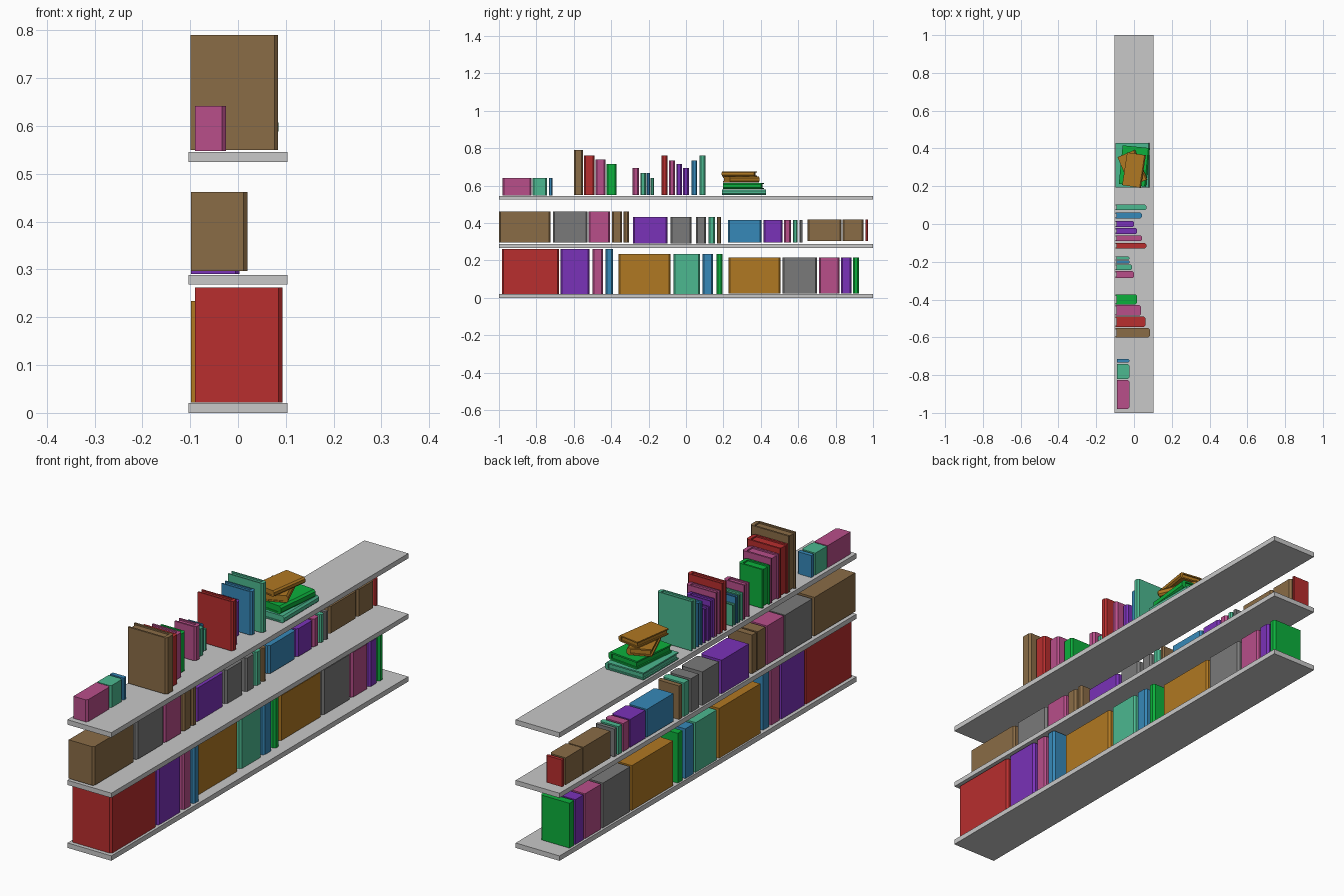
import bpy, bmesh
from mathutils import Matrix, Vector

cube = bpy.data.objects.get("Cube")
if cube:
    bpy.data.objects.remove(cube)


def make_material(name, srgb):
    """Flat material from an sRGB hex string."""
    channels = [int(srgb[i:i + 2], 16) / 255 for i in (0, 2, 4)]
    linear = [((c + .055) / 1.055) ** 2.4 for c in channels] + [1]
    mat = bpy.data.materials.new(name)
    mat.use_nodes = True
    mat.diffuse_color = linear
    mat.node_tree.nodes["Principled BSDF"].inputs["Base Color"].default_value = linear
    return mat


palette = {
    "pale_grey": "c8c8c8", "grey": "7a7a7a", "red": "b82e2e", "purple": "7a32b8",
    "pink": "b84e8a", "blue": "3688b8", "orange": "b07822", "teal": "4cb890",
    "green": "0cb03c", "brown": "8a6c46",
}
materials = {name: make_material(name, code) for name, code in palette.items()}


def add_prism(bm, outline, low, high):
    """Extrude an xy outline from one height to another."""
    face = bm.faces.new([bm.verts.new((x, y, low)) for x, y in outline])
    grown = bmesh.ops.extrude_face_region(bm, geom=[face])["geom"]
    verts = [v for v in grown if isinstance(v, bmesh.types.BMVert)]
    bmesh.ops.translate(bm, verts=verts, vec=(0, 0, high - low))


def finish(bm, name, colour, matrix=Matrix()):
    bmesh.ops.recalc_face_normals(bm, faces=bm.faces)
    bm.transform(matrix)
    mesh = bpy.data.meshes.new(name)
    bm.to_mesh(mesh)
    bm.free()
    mesh.materials.append(materials[colour])
    obj = bpy.data.objects.new(name, mesh)
    bpy.context.collection.objects.link(obj)


def rectangle(x0, x1, y0, y1):
    return [(x0, y0), (x1, y0), (x1, y1), (x0, y1)]


def make_book(name, colour, x0, x1, y0, y1, low, high, pages, matrix=Matrix()):
    """Upright book with a chamfered spine at +x, and optionally inset pages."""
    bm = bmesh.new()
    cut = min(.008, (y1 - y0) * .25)
    spine = [(x0, y0), (x1 - cut, y0), (x1, y0 + cut),
             (x1, y1 - cut), (x1 - cut, y1), (x0, y1)]
    if pages:
        # Covers wrap round a slightly smaller page block
        board = min(.008, (y1 - y0) * .2)
        inner = x1 - 2 * cut
        spine += [(x0, y1 - board), (inner, y1 - board),
                  (inner, y0 + board), (x0, y0 + board)]
        add_prism(bm, rectangle(x0 + .006, inner, y0 + board, y1 - board),
                  low + .003, high - .006)
    add_prism(bm, spine, low, high)
    finish(bm, name, colour, matrix)


# Three floating shelves
for level, low, high in (("bottom", 0, .021), ("middle", .268, .288), ("top", .525, .546)):
    bm = bmesh.new()
    add_prism(bm, rectangle(-.104, .103, -1, 1), low, high)
    finish(bm, level + "_shelf", "pale_grey")


def book_group(name, x0, x1, low, high, books):
    """Row of books sharing the same height and depth."""
    for i, (colour, y0, y1) in enumerate(books):
        make_book(f"{name}_{colour}_book_{i + 1}", colour, x0, x1, y0, y1, low, high, False)


# Bottom row
book_group("bottom_front", -.09, .093, .022, .262, [
    ("red", -.985, -.68), ("purple", -.67, -.515),
    ("pink", -.5, -.445), ("blue", -.43, -.39)])
book_group("bottom_centre", -.098, .06, .022, .234, [
    ("orange", -.36, -.083), ("teal", -.067, .075),
    ("blue", .088, .145), ("green", .163, .195)])
book_group("bottom_back", -.098, .04, .024, .215, [
    ("orange", .227, .505), ("grey", .516, .7), ("pink", .711, .82),
    ("purple", .83, .885), ("green", .893, .925)])

# Middle row
book_group("middle_front", -.098, .02, .297, .462, [
    ("brown", -1, -.725), ("grey", -.71, -.527), ("pink", -.52, -.406),
    ("brown", -.395, -.342), ("brown", -.334, -.305)])
book_group("middle_centre", -.098, .003, .29, .433, [
    ("purple", -.283, -.1), ("grey", -.083, .03), ("grey", .053, .107),
    ("teal", .12, .155), ("brown", .166, .187)])
book_group("middle_inner", -.098, -.01, .297, .416, [
    ("blue", .225, .404), ("purple", .414, .516), ("pink", .524, .562),
    ("teal", .572, .596), ("grey", .607, .623)])
book_group("middle_back", -.098, -.022, .303, .418, [
    ("brown", .65, .832), ("brown", .837, .95), ("red", .96, .974)])

# Small books at the front of the top shelf
book_group("top_front", -.09, -.025, .548, .642, [
    ("pink", -.98, -.825), ("teal", -.82, -.742), ("blue", -.733, -.715)])

# Tall books on the top shelf, each with its own depth and height
tall_books = [
    ("brown", -.6, -.55, .084, .79), ("red", -.545, -.49, .06, .76),
    ("pink", -.485, -.43, .037, .74), ("green", -.425, -.372, .015, .715),
    ("pink", -.286, -.25, 0, .695), ("teal", -.244, -.215, -.01, .667),
    ("blue", -.21, -.193, -.025, .667), ("teal", -.189, -.172, -.025, .64),
    ("red", -.13, -.1, .065, .76), ("pink", -.09, -.06, .042, .735),
    ("purple", -.052, -.022, .017, .715), ("purple", -.016, .016, 0, .695),
    ("blue", .03, .06, .042, .735), ("teal", .073, .103, .065, .76),
]
for i, (colour, y0, y1, depth, top) in enumerate(tall_books):
    make_book(f"top_{colour}_book_{i + 1}", colour, -.099, depth, y0, y1, .55, top, True)

# Pile of flat books: colour, centre, width, length, base, thickness, turn
pile = [
    ("teal", (-.008, .31), .182, .235, .55, .03, 0),
    ("green", (.002, .307), .145, .205, .581, .034, -.1),
    ("orange", (-.008, .295), .1, .17, .618, .03, .4),
    ("orange", (0, .285), .1, .175, .65, .026, -.15),
]
lay_flat = Matrix.Rotation(-1.5708, 4, "X")
for i, (colour, centre, width, length, base, thick, turn) in enumerate(pile):
    place = Matrix.Translation(Vector((*centre, base + thick / 2)))
    make_book(f"pile_{colour}_book_{i + 1}", colour, -width / 2, width / 2,
              -thick / 2, thick / 2, -length / 2, length / 2, True,
              place @ Matrix.Rotation(turn, 4, "Z") @ lay_flat)
